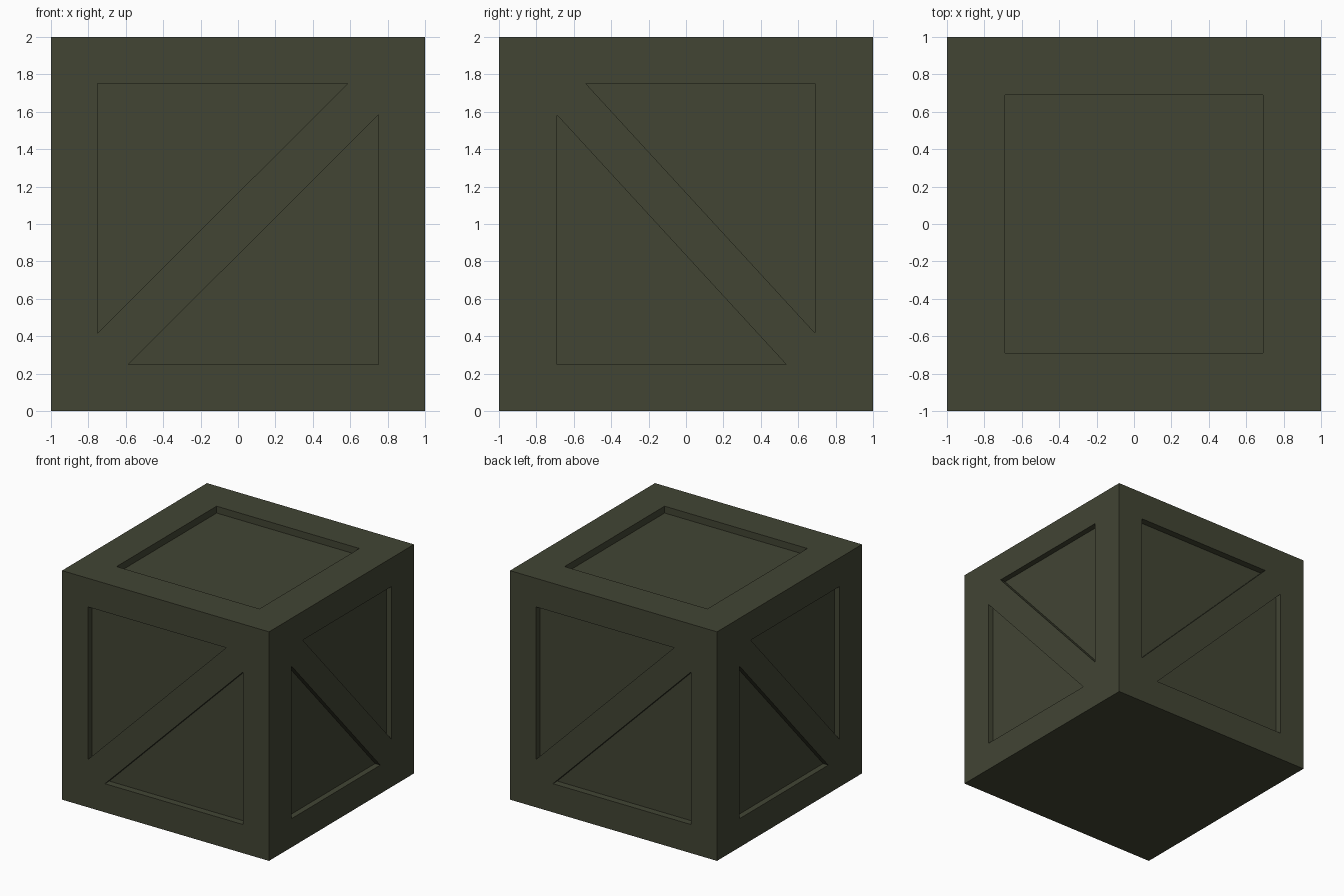
import bpy, bmesh, math
from mathutils import Matrix, Vector

if "Cube" in bpy.data.objects:
    bpy.data.objects.remove(bpy.data.objects["Cube"])

paint = bpy.data.materials.new("olive_green")
paint.diffuse_color = (0.054, 0.059, 0.034, 1)
paint.use_nodes = True
paint.node_tree.nodes["Principled BSDF"].inputs["Base Color"].default_value = paint.diffuse_color


def add_object(name, bm):
    bmesh.ops.recalc_face_normals(bm, faces=bm.faces[:])
    mesh = bpy.data.meshes.new(name)
    bm.to_mesh(mesh)
    bm.free()
    mesh.materials.append(paint)
    obj = bpy.data.objects.new(name, mesh)
    bpy.context.collection.objects.link(obj)
    return obj


# Recess per facing axis: half-extent of the opening on x, y, z, and its depth
RECESS = {0: ((1, 0.69, 0.75), 0.05),
          1: ((0.75, 1, 0.75), 0.06),
          2: ((0.69, 0.69, 1), 0.06)}

# Crate body: cube with a sunken panel on every face but the bottom
bm = bmesh.new()
bmesh.ops.create_cube(bm, size=2)
bm.normal_update()
for face in [f for f in bm.faces if f.normal.z > -0.5]:
    normal = face.normal.copy()
    axis = max(range(3), key=lambda i: abs(normal[i]))
    half, depth = RECESS[axis]
    bmesh.ops.inset_individual(bm, faces=[face], thickness=0.25)
    for v in face.verts:
        v.co = Vector([math.copysign(h, c) for h, c in zip(half, v.co)])
    panel = bmesh.ops.extrude_discrete_faces(bm, faces=[face])["faces"][0]
    bmesh.ops.translate(bm, verts=panel.verts[:], vec=-normal * depth)
bmesh.ops.translate(bm, verts=bm.verts[:], vec=(0, 0, 1))
add_object("crate_body", bm)


# Diagonal braces: strips flush with the frame, trimmed to the opening corners
def brace(name, half_width, cut, depth, slope, angle):
    w, h = half_width, 0.75
    outline = [(-w, -h), (-w + cut, -h), (w, h - 0.167),
               (w, h), (w - cut, h), (-w, -h + 0.167)]
    bm = bmesh.new()
    face = bm.faces.new([bm.verts.new((x * slope, -1, z + 1)) for x, z in outline])
    ext = bmesh.ops.extrude_face_region(bm, geom=[face])["geom"]
    bmesh.ops.translate(bm, verts=[g for g in ext if isinstance(g, bmesh.types.BMVert)],
                        vec=(0, depth + 0.01, 0))
    bm.transform(Matrix.Rotation(math.radians(angle), 4, 'Z'))
    add_object(name, bm)


for name, angle in (("front_brace", 0), ("back_brace", 180)):
    brace(name, 0.75, 0.165, 0.06, 1, angle)
for name, angle in (("right_brace", 90), ("left_brace", 270)):
    brace(name, 0.69, 0.155, 0.05, -1, angle)
